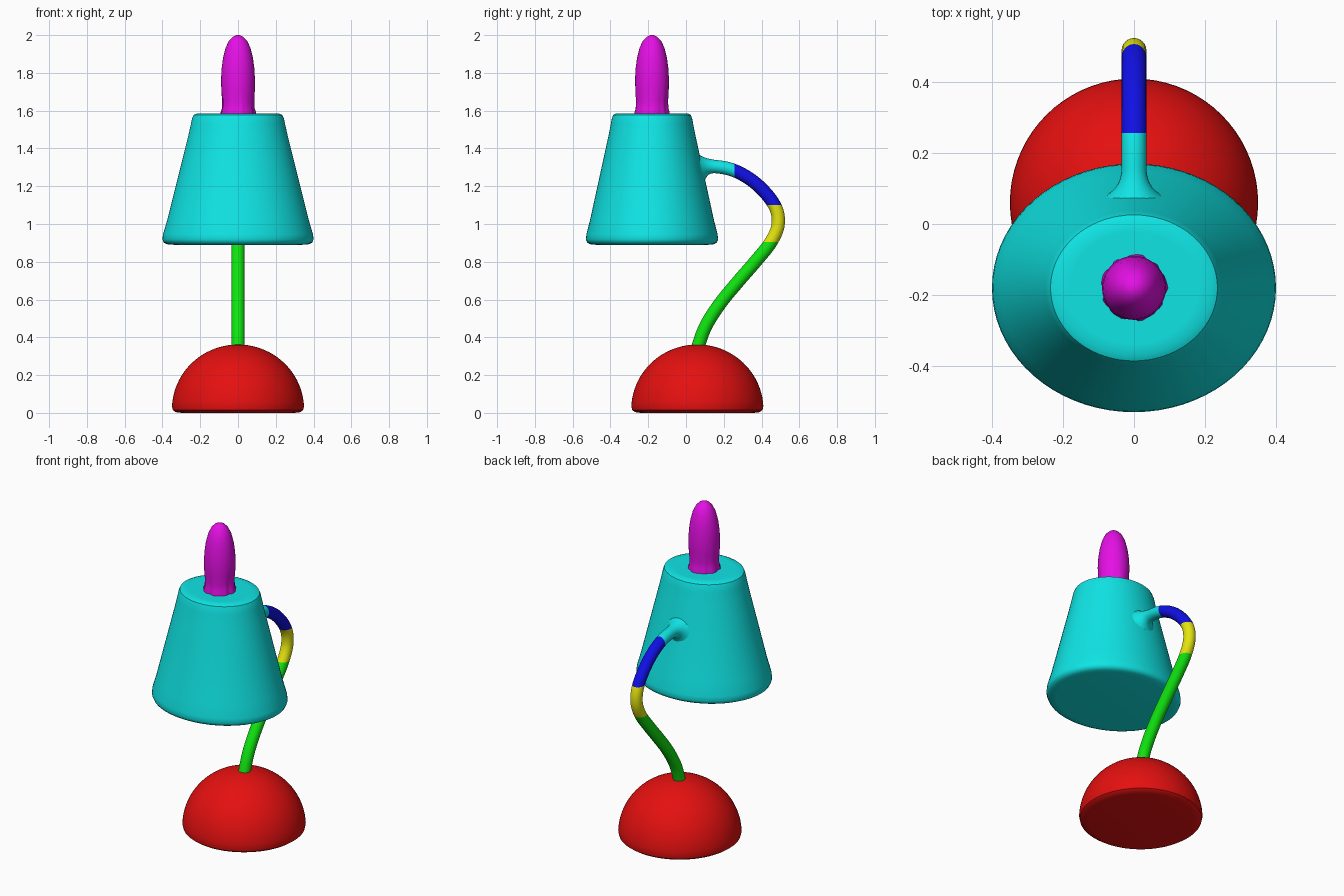
import bpy
import bmesh
import math
import random
from mathutils import Vector

random.seed(4)
cube = bpy.data.objects.get("Cube")
if cube:
    bpy.data.objects.remove(cube, do_unlink=True)

HI, LO = 0.78, 0.005


def material(name, r, g, b):
    mat = bpy.data.materials.new(name)
    mat.use_nodes = True
    color = (r, g, b, 1)
    mat.diffuse_color = color
    mat.node_tree.nodes["Principled BSDF"].inputs["Base Color"].default_value = color
    return mat


red = material("red", HI, LO, LO)
green = material("green", LO, HI, LO)
yellow = material("yellow", HI, HI, LO)
blue = material("blue", LO, LO, HI)
cyan = material("cyan", LO, HI, HI)
magenta = material("magenta", HI, LO, HI)


def finish(name, bm, mats, angle=40):
    bmesh.ops.recalc_face_normals(bm, faces=bm.faces)
    mesh = bpy.data.meshes.new(name)
    bm.to_mesh(mesh)
    bm.free()
    obj = bpy.data.objects.new(name, mesh)
    bpy.context.collection.objects.link(obj)
    for mat in mats:
        mesh.materials.append(mat)
    bpy.ops.object.select_all(action="DESELECT")
    obj.select_set(True)
    bpy.context.view_layer.objects.active = obj
    bpy.ops.object.shade_smooth_by_angle(angle=math.radians(angle))
    return obj


def skin(bm, rings):
    """Bridge successive rings of points and close both ends."""
    rows = [[bm.verts.new(p) for p in ring] for ring in rings]
    n = len(rows[0])
    for a, b in zip(rows, rows[1:]):
        for i in range(n):
            j = (i + 1) % n
            bm.faces.new((a[i], a[j], b[j], b[i]))
    bm.faces.new(rows[0][::-1])
    bm.faces.new(rows[-1])


def turned(name, profile, y, mat, squash=1.0, ripple=None, sides=72):
    """Lathe a (radius, height) profile around a vertical axis."""
    rings = []
    for r, z in profile:
        ring = []
        for i in range(sides):
            a = math.tau * i / sides
            k = r * (ripple(a, z) if ripple else 1)
            ring.append((k * math.cos(a), y + squash * k * math.sin(a), z))
        rings.append(ring)
    bm = bmesh.new()
    skin(bm, rings)
    return finish(name, bm, [mat])


def spline(points, steps):
    """Smooth path through the given points."""
    pts = [Vector((0, y, z)) for y, z in points]
    pts = [2 * pts[0] - pts[1]] + pts + [2 * pts[-1] - pts[-2]]
    path = []
    for a, b, c, d in zip(pts, pts[1:], pts[2:], pts[3:]):
        for s in range(steps):
            t = s / steps
            path.append(0.5 * (2 * b + (c - a) * t + (2 * a - 5 * b + 4 * c - d) * t ** 2
                               + (3 * b - a - 3 * c + d) * t ** 3))
    return path + [pts[-2]]


# Domed base with a small rounded foot
dome = [(0.30, 0.0), (0.33, 0.004), (0.345, 0.015)]
for i in range(23):
    a = math.radians(3 + i * 87 / 22.2)
    dome.append((max(0.35 * math.cos(a), 0.002), 0.018 + 0.344 * math.sin(a)))
turned("base_dome", dome, 0.06, red)

# Oval solid lampshade with softened rims
shade = [(0.34, 0.89), (0.375, 0.893), (0.393, 0.902), (0.40, 0.918), (0.397, 0.945),
         (0.375, 1.02), (0.32, 1.24), (0.265, 1.46), (0.249, 1.53), (0.243, 1.558),
         (0.235, 1.577), (0.215, 1.586), (0.18, 1.586)]
turned("lampshade", shade, -0.18, cyan, squash=0.875)

# Bulb on top, slightly ragged where it meets the shade
waves = [(n, random.uniform(0.02, 0.045), random.uniform(0, math.tau)) for n in (5, 9, 14)]


def ragged(a, z):
    fade = max(0.0, min(1.0, (1.72 - z) / 0.13))
    return 1 + fade * sum(h * math.sin(n * a + p) for n, h, p in waves)


bulb = [(0.09, 1.56), (0.091, 1.59), (0.085, 1.61), (0.084, 1.65), (0.088, 1.70),
        (0.09, 1.76), (0.087, 1.82), (0.079, 1.88), (0.065, 1.935), (0.047, 1.972),
        (0.028, 1.991), (0.012, 1.999), (0.002, 2.0)]
turned("bulb", bulb, -0.18, magenta, ripple=ragged, sides=48)

# Curved arm, flaring where it joins the shade
path = spline([(0.055, 0.30), (0.07, 0.37), (0.11, 0.47), (0.185, 0.585), (0.28, 0.70),
               (0.375, 0.81), (0.45, 0.905), (0.488, 1.0), (0.468, 1.10), (0.375, 1.21),
               (0.255, 1.283), (0.13, 1.305), (0.03, 1.285)], 8)
rings = []
for i, p in enumerate(path):
    t = (path[min(i + 1, len(path) - 1)] - path[max(i - 1, 0)]).normalized()
    side = Vector((1, 0, 0))
    up = side.cross(t)
    r = 0.035
    if p.z > 1.2:
        r += 0.055 * max(0, (0.17 - p.y) / 0.1) ** 3
    rings.append([p + r * (side * math.cos(k * math.tau / 24) + up * math.sin(k * math.tau / 24))
                  for k in range(24)])
bm = bmesh.new()
skin(bm, rings)

# Colour bands along the arm, cut cleanly at their borders
for co, no in (((0, 0, 0.905), (0, 0, 1)), ((0, 0, 1.10), (0, 0, 1)), ((0, 0.257, 0), (0, 1, 0))):
    bmesh.ops.bisect_plane(bm, geom=bm.verts[:] + bm.edges[:] + bm.faces[:],
                           plane_co=co, plane_no=no)
for f in bm.faces:
    c = f.calc_center_median()
    f.material_index = 0 if c.z < 0.905 else 1 if c.z < 1.10 else 2 if c.y > 0.257 else 3
finish("curved_arm", bm, [green, yellow, blue, cyan])
